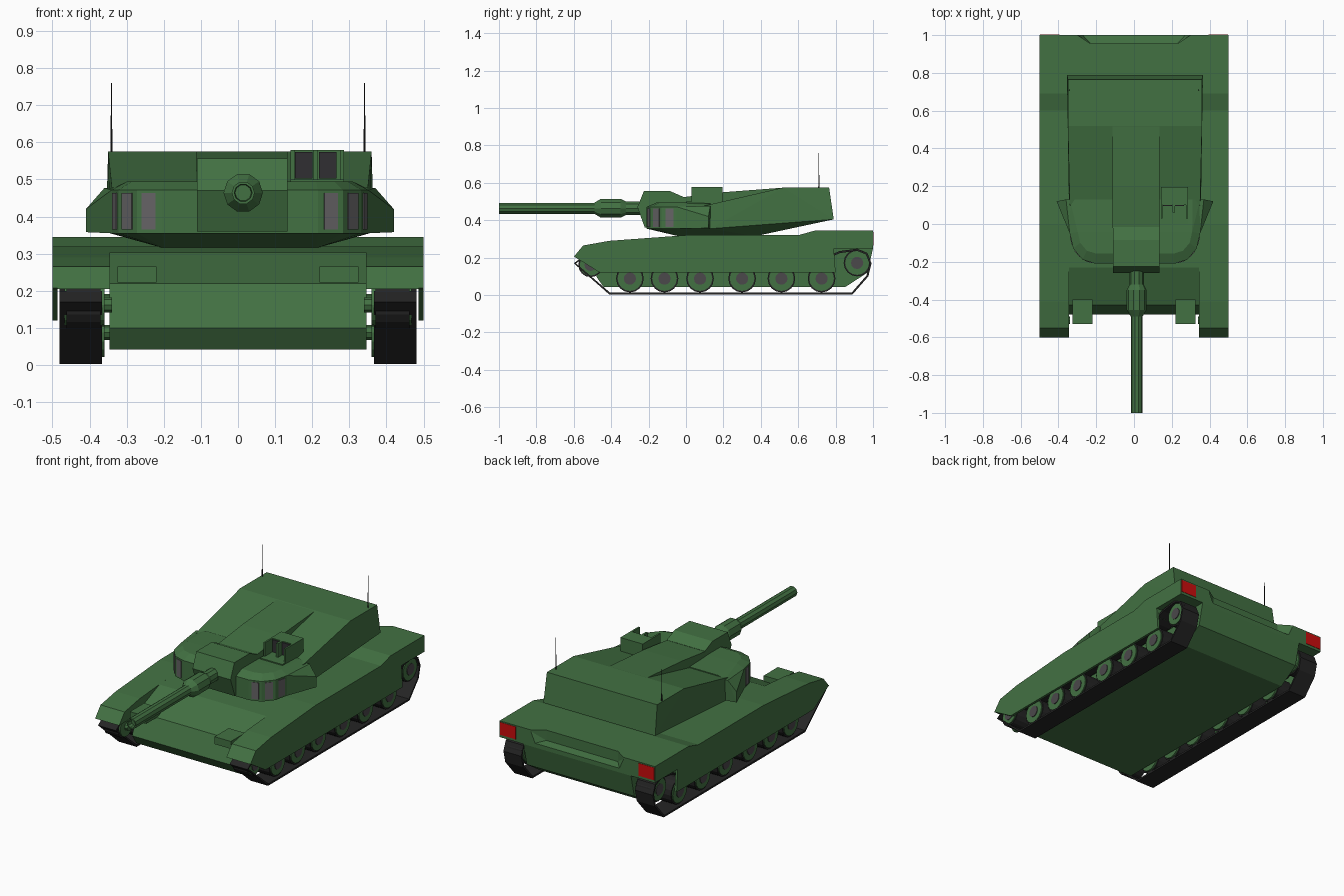
import bpy, bmesh, math
from mathutils import Matrix, Vector

if "Cube" in bpy.data.objects:
    bpy.data.objects.remove(bpy.data.objects["Cube"])


def material(name, r, g, b):
    m = bpy.data.materials.new(name)
    m.diffuse_color = (r, g, b, 1)
    m.use_nodes = True
    m.node_tree.nodes["Principled BSDF"].inputs["Base Color"].default_value = m.diffuse_color
    return m


GREEN = material("army_green", 0.055, 0.165, 0.055)
BLACK = material("track_black", 0.018, 0.018, 0.018)
HUB = material("hub_grey", 0.07, 0.065, 0.07)
GLASS = material("window_grey", 0.13, 0.125, 0.13)
DARK = material("sight_glass", 0.03, 0.028, 0.032)
RED = material("tail_red", 0.6, 0.004, 0.004)


def finish(name, bm, mat):
    bmesh.ops.recalc_face_normals(bm, faces=bm.faces)
    me = bpy.data.meshes.new(name)
    bm.to_mesh(me)
    bm.free()
    me.materials.append(mat)
    ob = bpy.data.objects.new(name, me)
    bpy.context.collection.objects.link(ob)
    return ob


def prism(name, prof, x0, x1, mat=GREEN):
    """Extrude a (y, z) profile from x0 to x1."""
    bm = bmesh.new()
    a = [bm.verts.new((x0, y, z)) for y, z in prof]
    b = [bm.verts.new((x1, y, z)) for y, z in prof]
    bm.faces.new(a)
    bm.faces.new(b[::-1])
    for i in range(len(a)):
        j = (i + 1) % len(a)
        bm.faces.new((a[i], b[i], b[j], a[j]))
    return finish(name, bm, mat)


def hull(name, pts, mat=GREEN, mirror_at=None):
    """Convex solid around points, optionally mirrored across x."""
    pts = list(pts)
    if mirror_at is not None:
        pts += [(2 * mirror_at - x, y, z) for x, y, z in pts]
    bm = bmesh.new()
    for p in pts:
        bm.verts.new(p)
    r = bmesh.ops.convex_hull(bm, input=bm.verts)
    junk = {v for v in r["geom_interior"] + r["geom_unused"] if isinstance(v, bmesh.types.BMVert)}
    bmesh.ops.delete(bm, geom=list(junk), context="VERTS")
    bmesh.ops.dissolve_limit(bm, angle_limit=0.02, verts=bm.verts, edges=bm.edges)
    return finish(name, bm, mat)


def box(name, x0, x1, y0, y1, z0, z1, mat=GREEN):
    return prism(name, [(y0, z0), (y1, z0), (y1, z1), (y0, z1)], x0, x1, mat)


def cyl(name, p, q, r, sides, mat, r2=None):
    p, q = Vector(p), Vector(q)
    bm = bmesh.new()
    rot = (q - p).to_track_quat("Z", "Y").to_matrix().to_4x4()
    bmesh.ops.create_cone(bm, cap_ends=True, segments=sides, radius1=r,
                          radius2=r if r2 is None else r2, depth=(q - p).length,
                          matrix=Matrix.Translation((p + q) / 2) @ rot)
    return finish(name, bm, mat)


# Central hull with a recess in the tail plate
body = prism("hull", [(-0.43, 0.22), (-0.48, 0.10), (-0.44, 0.042), (0.85, 0.042), (0.97, 0.12),
                      (1.0, 0.25), (1.0, 0.345), (0.69, 0.345), (0.60, 0.32), (0.0, 0.32),
                      (-0.23, 0.303)], -0.346, 0.346)
cutter = hull("tail_recess_cutter", [(0.33, 1.02, 0.36), (0.29, 1.02, 0.27),
                                     (0.23, 0.955, 0.36), (0.23, 0.955, 0.285)], mirror_at=0)
cutter.hide_render = True
cutter.display_type = "WIRE"
cut = body.modifiers.new("tail_recess", "BOOLEAN")
cut.operation, cut.object, cut.solver = "DIFFERENCE", cutter, "EXACT"

FENDER = [(-0.60, 0.205), (-0.55, 0.265), (-0.41, 0.29), (0.0, 0.32), (0.60, 0.32), (0.69, 0.345),
          (1.0, 0.345), (1.0, 0.25), (0.79, 0.25), (0.78, 0.205)]
SKIRT = [(-0.60, 0.207), (-0.59, 0.215), (0.78, 0.25), (0.79, 0.25), (0.80, 0.12), (-0.46, 0.12)]
TRACK = [(-0.60, 0.17), (-0.41, 0.003), (0.89, 0.003), (0.975, 0.10), (0.992, 0.17), (0.97, 0.225),
         (0.915, 0.248), (0.82, 0.235), (0.74, 0.2), (-0.56, 0.2)]
WHEELS = [(y, 0.088, 0.074) for y in (-0.30, -0.115, 0.075, 0.30, 0.51, 0.725)]
WHEELS += [(-0.51, 0.162, 0.066), (0.915, 0.172, 0.072)]

for s, side in ((-1, "left"), (1, "right")):
    prism(side + "_fender", FENDER, s * 0.345, s * 0.5)
    prism(side + "_skirt", SKIRT, s * 0.486, s * 0.5)
    box(side + "_headlight", s * 0.22, s * 0.325, -0.53, -0.40, 0.222, 0.265)
    box(side + "_tail_light", s * 0.395, s * 0.497, 0.995, 1.002, 0.265, 0.338, RED)

    # Track belt
    bm = bmesh.new()
    a = [bm.verts.new((s * 0.366, y, z)) for y, z in TRACK]
    b = [bm.verts.new((s * 0.481, y, z)) for y, z in TRACK]
    for i in range(len(a)):
        j = (i + 1) % len(a)
        bm.faces.new((a[i], b[i], b[j], a[j]))
    belt = finish(side + "_track", bm, BLACK)
    sol = belt.modifiers.new("thickness", "SOLIDIFY")
    sol.thickness, sol.offset = 0.011, -1

    # Wheels: dark tyre, green disc, grey hub, axle
    for i, (y, z, r) in enumerate(WHEELS):
        n = f"{side}_wheel_{i + 1}"
        cyl(n + "_tyre", (s * 0.37, y, z), (s * 0.462, y, z), r, 16, BLACK)
        cyl(n + "_disc", (s * 0.36, y, z), (s * 0.468, y, z), r - 0.008, 16, GREEN)
        cyl(n + "_hub", (s * 0.46, y, z), (s * 0.472, y, z), 0.033, 12, HUB)
        cyl(n + "_axle", (s * 0.34, y, z), (s * 0.38, y, z), 0.02, 8, GREEN)

# Turret rear: sloped roof, undercut tail
C = 0.005
hull("turret_rear", [(0.21, 0.0, 0.315), (0.21, 0.37, 0.315), (0.365, 0.79, 0.405),
                     (0.36, 0.765, 0.575), (0.36, 0.52, 0.575), (0.355, 0.13, 0.355),
                     (0.35, 0.10, 0.478), (0.0, 0.77, 0.405)], mirror_at=C)

# Turret front: faceted rounded cheeks with a sloped rim
arc = [(0.215 + 0.135 * math.sin(t), -0.05 - 0.16 * math.cos(t))
       for t in (0, math.pi / 6, math.pi / 3, math.pi / 2)]
pts = [(x, y, z) for x, y in arc for z in (0.355, 0.472)]
pts += [(0.2 + 0.72 * (x - 0.2), -0.02 + 0.72 * (y + 0.02), 0.495) for x, y in arc]
pts += [(0.21, -0.04, 0.315), (0.21, 0.13, 0.315), (0.355, 0.13, 0.355), (0.35, 0.13, 0.475),
        (0.31, 0.13, 0.49)]
hull("turret_front", pts, mirror_at=C)

for s, side in ((-1, "left"), (1, "right")):
    # Side cheek wedge
    wedge = [(0.345, -0.05, 0.355), (0.345, -0.05, 0.472), (0.415, 0.12, 0.358),
             (0.415, 0.12, 0.42), (0.365, 0.13, 0.477), (0.33, 0.13, 0.355), (0.33, 0.13, 0.477)]
    hull(side + "_cheek", [(C + s * x, y, z) for x, y, z in wedge])
    # Window plates on the cheek facets
    for i in range(3):
        p, q = Vector(arc[i]), Vector(arc[i + 1])
        d = q - p
        nrm = Vector((d.y, -d.x)).normalized() * 0.003
        p, q = p + d * 0.25, p + d * 0.8
        pl = [(v.x + k * nrm.x, v.y + k * nrm.y, z) for v in (p, q) for k in (-1, 1)
              for z in (0.365, 0.463)]
        hull(f"{side}_window_{i + 1}", [(C + s * (x - C), y, z) for x, y, z in pl], GLASS)
    # Antenna
    cyl(side + "_antenna", (s * 0.341, 0.71, 0.57), (s * 0.341, 0.71, 0.76), 0.003, 6, BLACK, 0.0015)

# Centre roof ridge and gun mantlet
prism("roof_ridge", [(0.53, 0.575), (0.2, 0.55), (-0.02, 0.523), (-0.02, 0.40), (0.53, 0.40)],
      -0.113, 0.134)
prism("mantlet", [(-0.22, 0.36), (-0.26, 0.47), (-0.225, 0.556), (-0.085, 0.556), (-0.015, 0.525),
                  (-0.015, 0.36)], -0.111, 0.134)

# Gun: stepped lathe profile (y, radius) with a shallow bore
GUN = [(-0.97, 0.0), (-0.97, 0.022), (-1.0, 0.024), (-1.0, 0.031), (-0.49, 0.031), (-0.455, 0.053),
       (-0.35, 0.053), (-0.32, 0.038), (-0.2, 0.038)]
bm = bmesh.new()
rings = []
for y, r in GUN[1:]:
    rings.append([bm.verts.new((0.014 + r * math.cos(k * math.tau / 10), y,
                                0.464 + r * math.sin(k * math.tau / 10))) for k in range(10)])
bm.faces.new(rings[0])
bm.faces.new(rings[-1])
for a, b in zip(rings, rings[1:]):
    for k in range(10):
        j = (k + 1) % 10
        bm.faces.new((a[k], a[j], b[j], b[k]))
finish("gun_barrel", bm, GREEN)

# Roof sight: block, side walls, ledge and two dark panes
box("sight_block", 0.142, 0.286, 0.10, 0.195, 0.48, 0.579)
box("sight_ledge", 0.142, 0.286, 0.0, 0.11, 0.47, 0.50)
box("sight_wall_inner", 0.142, 0.152, 0.03, 0.11, 0.49, 0.579)
box("sight_wall_outer", 0.276, 0.286, 0.03, 0.11, 0.49, 0.579)
box("sight_divider", 0.203, 0.216, 0.06, 0.11, 0.49, 0.579)
for i, x in enumerate((0.154, 0.218)):
    box(f"sight_pane_{i + 1}", x, x + 0.047, 0.095, 0.102, 0.502, 0.574, DARK)
